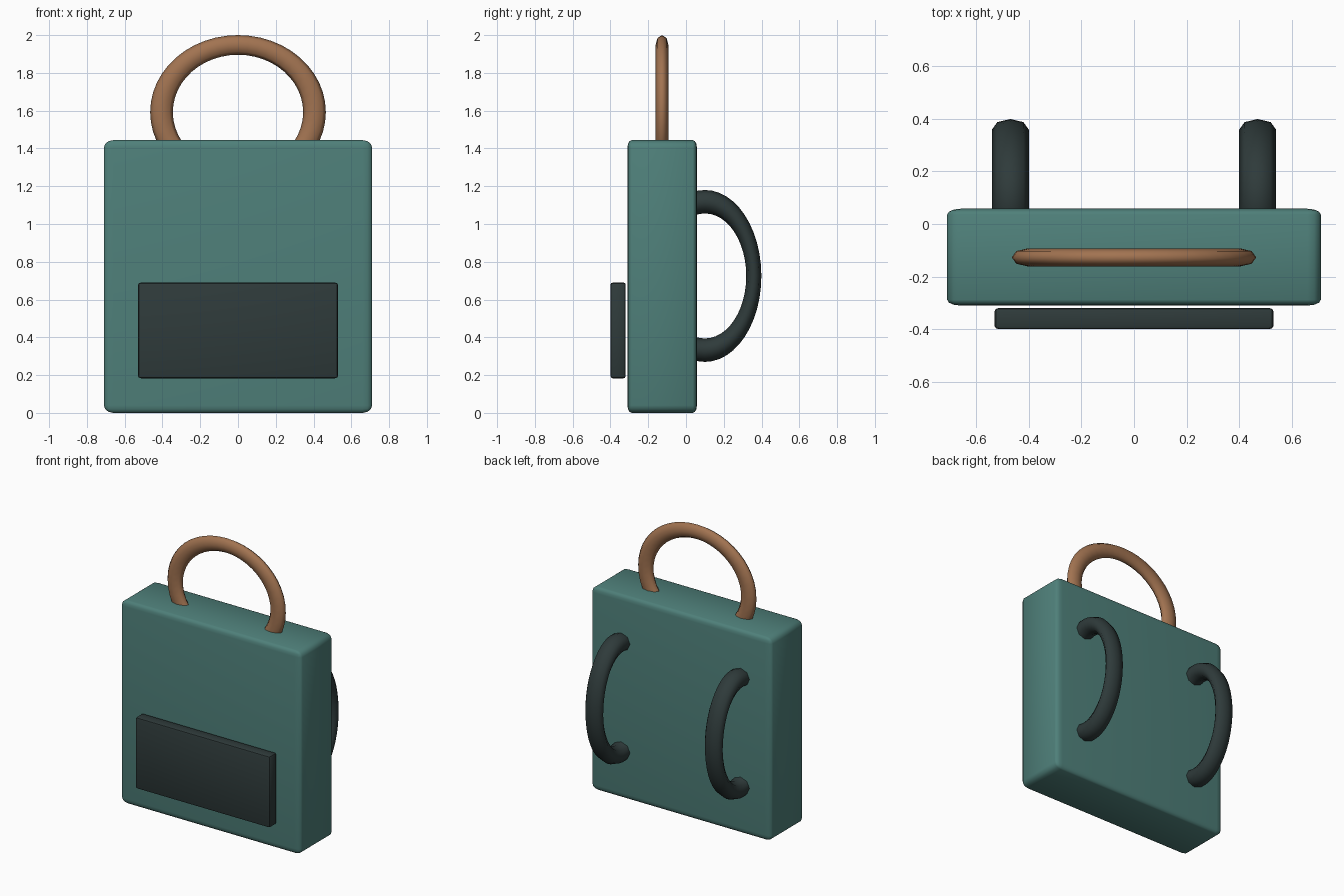
import bpy, bmesh, math
from mathutils import Vector, Matrix

if "Cube" in bpy.data.objects:
    bpy.data.objects.remove(bpy.data.objects["Cube"])


def material(name, rgb):
    m = bpy.data.materials.new(name)
    m.diffuse_color = (*rgb, 1)
    m.use_nodes = True
    m.node_tree.nodes["Principled BSDF"].inputs["Base Color"].default_value = m.diffuse_color
    return m


teal = material("teal fabric", (0.078, 0.216, 0.195))
dark = material("dark slate", (0.028, 0.043, 0.043))
tan = material("tan leather", (0.36, 0.172, 0.082))


def finish(name, bm, mat, angle):
    bmesh.ops.recalc_face_normals(bm, faces=bm.faces[:])
    me = bpy.data.meshes.new(name)
    bm.to_mesh(me)
    bm.free()
    ob = bpy.data.objects.new(name, me)
    bpy.context.collection.objects.link(ob)
    me.materials.append(mat)
    bpy.ops.object.select_all(action='DESELECT')
    ob.select_set(True)
    bpy.context.view_layer.objects.active = ob
    bpy.ops.object.shade_smooth_by_angle(angle=math.radians(angle))
    return ob


def rounded_box(name, lo, hi, bevel, segments, mat):
    # bevel holds the edge rounding along each axis
    lo, hi, bevel = Vector(lo), Vector(hi), Vector(bevel)
    bm = bmesh.new()
    bmesh.ops.create_cube(bm, size=1)
    bmesh.ops.scale(bm, verts=bm.verts[:],
                    vec=[(h - l) / b for h, l, b in zip(hi, lo, bevel)])
    bmesh.ops.bevel(bm, geom=bm.edges[:], offset=1, segments=segments,
                    profile=0.5, affect='EDGES')
    bmesh.ops.scale(bm, verts=bm.verts[:], vec=bevel)
    bmesh.ops.translate(bm, verts=bm.verts[:], vec=(lo + hi) / 2)
    return finish(name, bm, mat, 40)


def ring(name, centre, ring_u, ring_v, tube_u, tube_v, tube_w, axes, mat,
         major=48, minor=8):
    # oval ring in the plane of axes u, v; tube_w is its half depth on axis w
    u, v, w = axes
    bm = bmesh.new()
    loops = []
    for i in range(major):
        a = 2 * math.pi * i / major
        loop = []
        for j in range(minor):
            b = 2 * math.pi * j / minor
            p = Vector(centre)
            p[u] += math.cos(a) * (ring_u + tube_u * math.cos(b))
            p[v] += math.sin(a) * (ring_v + tube_v * math.cos(b))
            p[w] += tube_w * math.sin(b)
            loop.append(bm.verts.new(p))
        loops.append(loop)
    for i in range(major):
        l0, l1 = loops[i], loops[(i + 1) % major]
        for j in range(minor):
            k = (j + 1) % minor
            bm.faces.new((l0[j], l0[k], l1[k], l1[j]))
    return finish(name, bm, mat, 80)


# Main bag body
rounded_box("bag_body", (-0.71, -0.31, 0.0), (0.71, 0.058, 1.444),
            (0.05, 0.022, 0.04), 3, teal)

# Front pocket, standing just clear of the body
rounded_box("front_pocket", (-0.53, -0.4, 0.183), (0.53, -0.319, 0.69),
            (0.018, 0.012, 0.013), 2, dark)

# Top carry handle
ring("top_handle", (0, -0.127, 1.592), 0.405, 0.356, 0.06, 0.052, 0.034,
     (0, 2, 1), tan)

# Shoulder straps on the back
for side, x in (("left", -0.47), ("right", 0.47)):
    ring(side + "_shoulder_strap", (x, 0.1, 0.725), 0.259, 0.393, 0.04, 0.062,
         0.07, (1, 2, 0), dark)
